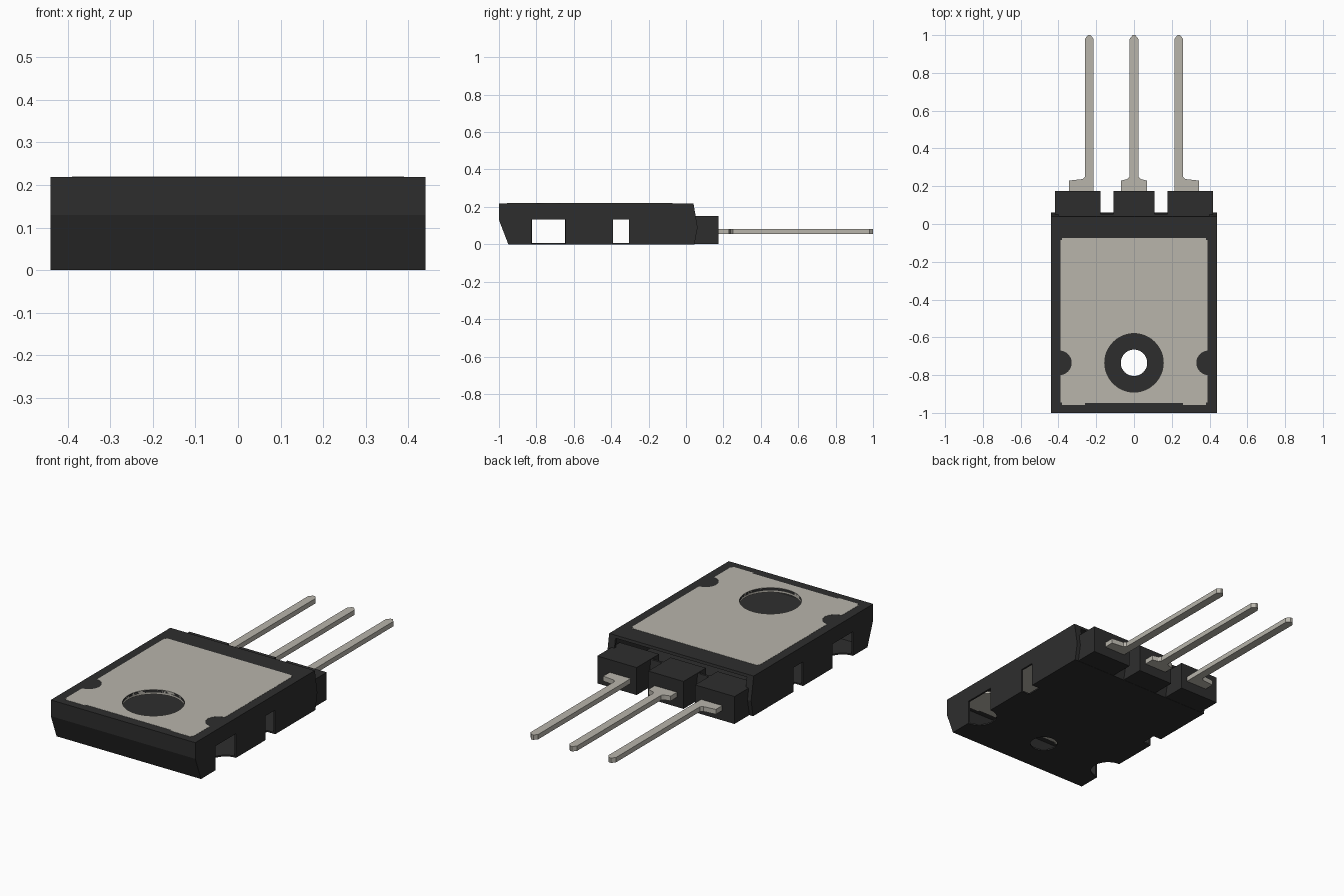
import bpy, bmesh, math
from mathutils import Matrix

cube = bpy.data.objects.get("Cube")
if cube:
    bpy.data.objects.remove(cube, do_unlink=True)


def material(name, color):
    m = bpy.data.materials.new(name)
    m.use_nodes = True
    m.diffuse_color = (*color, 1)
    m.node_tree.nodes["Principled BSDF"].inputs["Base Color"].default_value = (*color, 1)
    return m


PLASTIC = material("dark_plastic", (0.027, 0.027, 0.027))
METAL = material("tinned_metal", (0.48, 0.46, 0.41))


def extrude(name, outline, start, end, mat, axis="z"):
    """Prism from a closed 2D outline: xy along z, or yz along x."""
    bm = bmesh.new()
    place = (lambda a, b: (a, b, start)) if axis == "z" else (lambda a, b: (start, a, b))
    face = bm.faces.new([bm.verts.new(place(a, b)) for a, b in outline])
    out = bmesh.ops.extrude_face_region(bm, geom=[face])["geom"]
    step = (0, 0, end - start) if axis == "z" else (end - start, 0, 0)
    bmesh.ops.translate(bm, vec=step, verts=[v for v in out if isinstance(v, bmesh.types.BMVert)])
    bmesh.ops.recalc_face_normals(bm, faces=bm.faces)
    mesh = bpy.data.meshes.new(name)
    bm.to_mesh(mesh)
    bm.free()
    mesh.materials.append(mat)
    obj = bpy.data.objects.new(name, mesh)
    bpy.context.collection.objects.link(obj)
    return obj


def box(name, x0, x1, y0, y1, z0, z1, mat=PLASTIC):
    return extrude(name, [(x0, y0), (x1, y0), (x1, y1), (x0, y1)], z0, z1, mat)


def disc(name, x, y, radius, z0, z1):
    ring = [(x + radius * math.cos(i * math.tau / 48), y + radius * math.sin(i * math.tau / 48))
            for i in range(48)]
    return extrude(name, ring, z0, z1, PLASTIC)


def cut(target, cutters):
    for cutter in cutters:
        cutter.hide_render = True
        mod = target.modifiers.new("cut", "BOOLEAN")
        mod.operation = "DIFFERENCE"
        mod.solver = "EXACT"
        mod.object = cutter
        bpy.context.view_layer.objects.active = target
        bpy.ops.object.modifier_apply(modifier=mod.name)
        bpy.data.objects.remove(cutter, do_unlink=True)


HOLE_Y = -0.735
HALF = 0.44

# Hollow moulded case with a chamfered front
case = extrude("case", [(-1, 0.219), (0.04, 0.219), (0.062, 0.09), (0.045, 0), (-0.95, 0), (-1, 0.13)],
               -HALF, HALF, PLASTIC, "x")
cavity = extrude("cavity", [(-0.99, 0.205), (0.03, 0.205), (0.05, 0.09), (0.036, 0.008),
                            (-0.943, 0.008), (-0.99, 0.13)], -HALF + 0.01, HALF - 0.01, PLASTIC, "x")
cutters = [cavity,
           disc("mount_cut", 0, HOLE_Y, 0.07, -0.1, 0.1),
           disc("recess_cut", 0, HOLE_Y, 0.155, 0.15, 0.3),
           box("back_cut", -0.4, 0.4, 0.0, 0.2, 0.15, 0.204)]
for side in (-1, 1):
    edge = side * HALF
    inner, outer = sorted((edge - side * 0.05, edge + side * 0.1))
    cutters += [disc("round_notch", edge, HOLE_Y, 0.09, -0.1, 0.133),
                box("square_notch", inner, outer, -0.39, -0.305, -0.1, 0.133)]
cut(case, cutters)

# Metal tab, flush with the top, with stepped corners
half_plate = [(0.26, -0.948), (0.26, -0.957), (0.382, -0.957), (0.382, -0.945), (0.39, -0.945),
              (0.39, -0.085), (0.382, -0.085), (0.382, -0.073)]
plate = extrude("heat_plate", half_plate + [(-x, y) for x, y in reversed(half_plate)], 0.195, 0.22, METAL)
cut(plate, [disc("plate_hole", 0, HOLE_Y, 0.155, 0.1, 0.3)]
    + [disc("plate_bite", side * 0.395, HOLE_Y, 0.065, 0.1, 0.3) for side in (-1, 1)])

# Plastic collars and leads; outer leads have one-sided shoulders
for name, center, width, lead_x, left, right in (
        ("right", -0.298, 0.24, -0.237, -0.343, -0.215),
        ("middle", 0, 0.215, 0, -0.068, 0.068),
        ("left", 0.298, 0.24, 0.237, 0.215, 0.343)):
    box(name + "_collar", center - width / 2, center + width / 2, -0.02, 0.175, 0.001, 0.152)
    w = 0.023
    a, b = lead_x - w, lead_x + w
    outline = [(left, 0.15), (right, 0.15)]
    if right > b + 0.01:
        outline += [(right, 0.23), (b + 0.012, 0.238)]
    outline += [(b, 0.25), (b, 0.98), (b - 0.016, 1), (a + 0.016, 1), (a, 0.98), (a, 0.25)]
    if left < a - 0.01:
        outline += [(a - 0.012, 0.238), (left, 0.23)]
    extrude(name + "_lead", outline, 0.055, 0.082, METAL)
